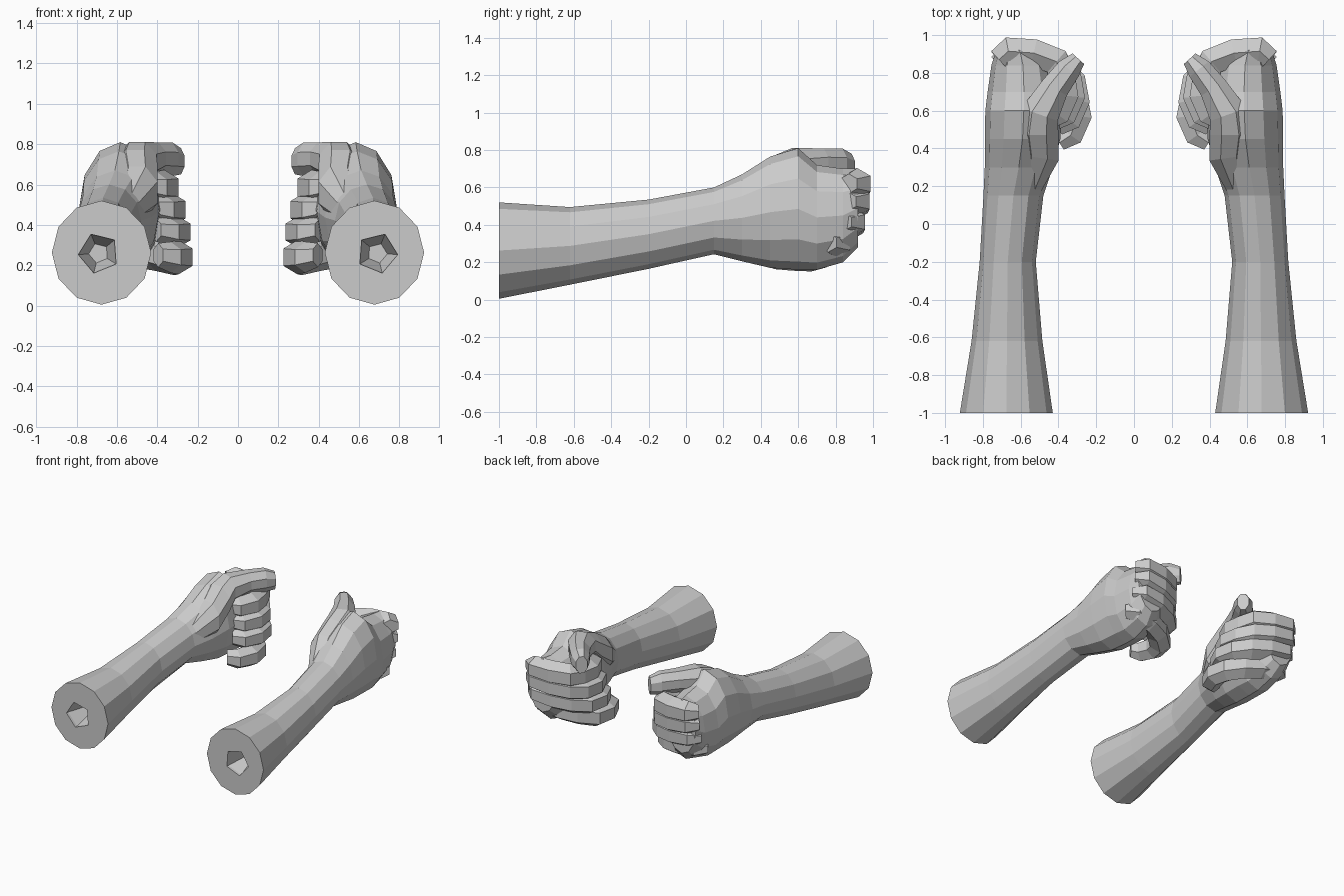
import bpy, bmesh, math
from mathutils import Vector

if "Cube" in bpy.data.objects:
    bpy.data.objects.remove(bpy.data.objects["Cube"])


def loft(name, stations, sides, axis=None, turn=0.0):
    """Skin rings along a path of (x, y, z, half width, half height)."""
    bm = bmesh.new()
    pts = [Vector(s[:3]) for s in stations]
    up = Vector((0, 0, 1))
    rings = []
    for i, s in enumerate(stations):
        d = axis or pts[min(i + 1, len(pts) - 1)] - pts[max(i - 1, 0)]
        side = up.cross(d)
        side.normalize()
        ring = []
        for k in range(sides):
            a = 2 * math.pi * k / sides + turn
            ring.append(bm.verts.new(pts[i] + side * s[3] * math.cos(a) + up * s[4] * math.sin(a)))
        rings.append(ring)
    for a, b in zip(rings, rings[1:]):
        for k in range(sides):
            n = (k + 1) % sides
            bm.faces.new((a[k], a[n], b[n], b[k]))
    bm.faces.new(rings[0])
    bm.faces.new(rings[-1])
    bmesh.ops.recalc_face_normals(bm, faces=bm.faces)
    me = bpy.data.meshes.new(name)
    bm.to_mesh(me)
    bm.free()
    ob = bpy.data.objects.new(name, me)
    bpy.context.collection.objects.link(ob)
    return ob


def mirror(ob):
    m = ob.modifiers.new("both_arms", 'MIRROR')
    m.use_mirror_merge = False


# Forearm running into the back of the hand: y, xmin, xmax, zmin, zmax
outline = [
    (-1.0, .43, .922, .005, .52), (-.62, .485, .86, .08, .495),
    (-.2, .52, .817, .165, .535), (.15, .48, .797, .243, .60),
    (.30, .43, .79, .205, .67), (.45, .39, .79, .17, .765),
    (.60, .38, .787, .16, .81), (.70, .39, .775, .16, .72),
    (.84, .42, .755, .20, .70), (.92, .48, .73, .28, .70)]
forearm = loft("forearm_and_palm",
               [((a + b) / 2, y, (c + d) / 2, (b - a) / 2, (d - c) / 2)
                for y, a, b, c, d in outline], 12, Vector((0, 1, 0)))

# Five-sided tapering socket in the cut end
cutter = loft("socket_cutter", [(.69, -1.05, .26, .105, .105), (.69, -.98, .26, .10, .10),
                                (.69, -.84, .26, .05, .05)], 5, Vector((0, 1, 0)), .7)
cutter.hide_render = True
cut = forearm.modifiers.new("socket", 'BOOLEAN')
cut.operation = 'DIFFERENCE'
cut.solver = 'EXACT'
cut.object = cutter
bpy.context.view_layer.objects.active = forearm
bpy.ops.object.modifier_apply(modifier="socket")
bpy.data.objects.remove(cutter)
mirror(forearm)

# Curled fingers: knuckle height, curl height, front y, innermost x, thickness
fingers = {
    "index_finger": (.62, .585, 1.0, .285, .088),
    "middle_finger": (.525, .475, .995, .25, .085),
    "ring_finger": (.415, .365, .97, .225, .082),
    "little_finger": (.305, .24, .89, .215, .085)}
for name, (zk, zc, y, x, r) in fingers.items():
    mirror(loft(name, [
        (.715, y - .13, zk, .07, r * .6),
        (.665, y - .085, zk, .085, r * .95),
        (.53, y - .095, (2 * zk + zc) / 3, .085, r * 1.05),
        (.41, y - .14, (zk + 2 * zc) / 3, .085, r * 1.05),
        (x + .10, y - .22, zc, .085, r * 1.05),
        (x + .08, y - .32, zc, .082, r),
        (x + .12, y - .42, zc, .075, r * .9),
        (x + .18, y - .46, zc + .01, .05, r * .7)], 6, turn=math.pi / 6))

# Thumb with its fleshy base, laid diagonally across the top of the fist
mirror(loft("thumb", [
    (.55, .18, .47, .06, .09), (.50, .35, .56, .11, .14),
    (.51, .47, .65, .12, .13), (.50, .58, .71, .11, .108),
    (.42, .72, .728, .082, .088), (.345, .82, .725, .07, .09),
    (.295, .875, .715, .045, .07)], 8, turn=math.pi / 8))
